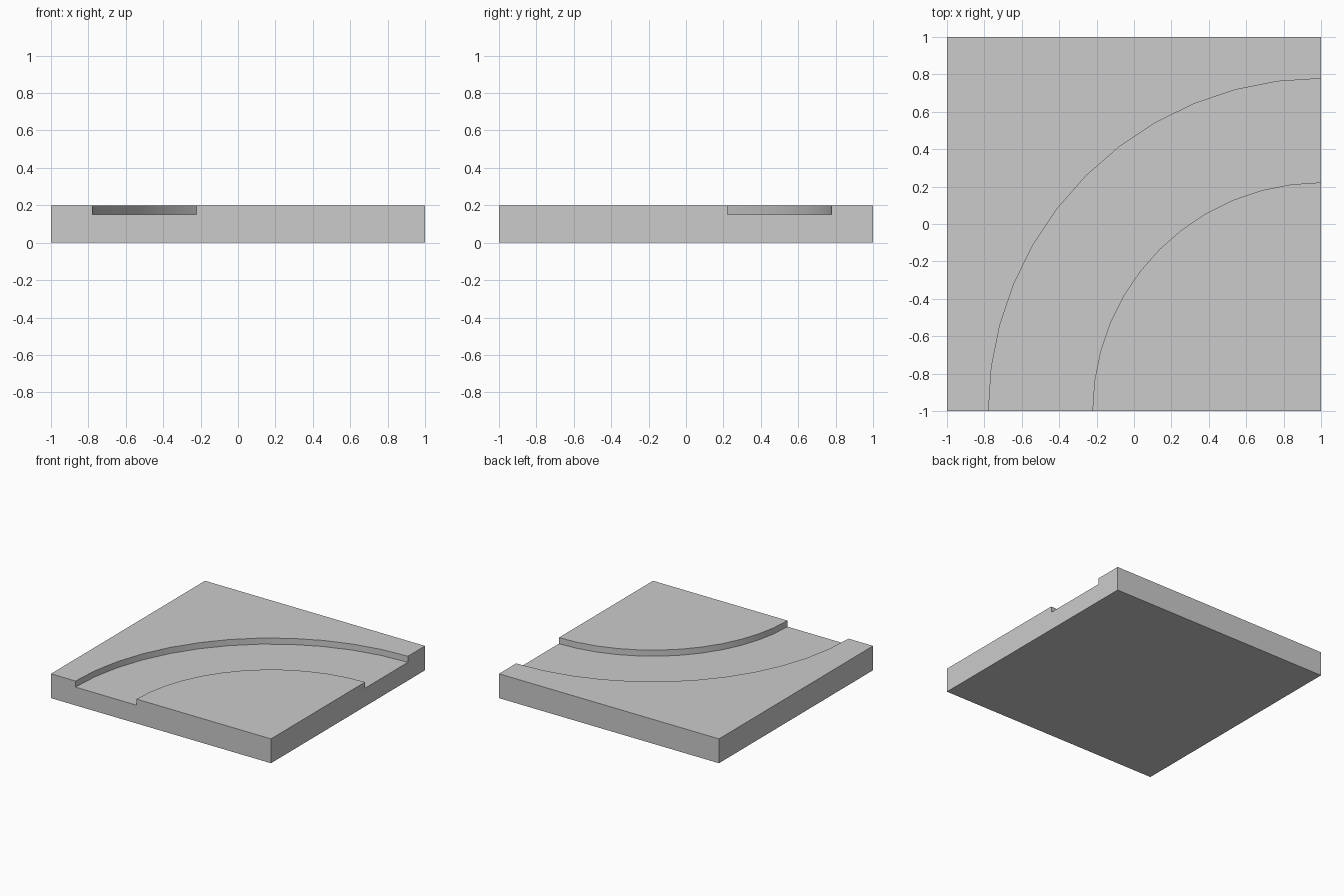
import bpy, bmesh
from math import sin, cos, pi

if "Cube" in bpy.data.objects:
    bpy.data.objects.remove(bpy.data.objects["Cube"])

TOP, FLOOR = 0.2, 0.15          # slab top and channel floor heights
R_IN, R_OUT = 11 / 9, 16 / 9    # channel radii around the corner (1, -1)
STEPS = 12

bm = bmesh.new()


def arc(radius, z):
    """Quarter arc from the front edge round to the right edge."""
    angles = [pi / 2 * i / STEPS for i in range(STEPS + 1)]
    return [bm.verts.new((1 - radius * cos(a), -1 + radius * sin(a), z)) for a in angles]


def strip(a, b, smooth=False):
    for i in range(STEPS):
        bm.faces.new((a[i], a[i + 1], b[i + 1], b[i])).smooth = smooth


def corners(z):
    """Front left, back left, back right, front right."""
    return [bm.verts.new((x, y, z)) for x, y in ((-1, -1), (-1, 1), (1, 1), (1, -1))]


in_top, in_low = arc(R_IN, TOP), arc(R_IN, FLOOR)
out_top, out_low = arc(R_OUT, TOP), arc(R_OUT, FLOOR)
low, top = corners(0), corners(TOP)

# Curved channel: floor and two smooth walls
strip(in_low, out_low)
strip(in_top, in_low, smooth=True)
strip(out_low, out_top, smooth=True)

# Raised top surfaces on both sides of the channel
bm.faces.new(in_top + [top[3]])
bm.faces.new(top[:3] + out_top[::-1])

# Underside and plain left and back sides
bm.faces.new(low)
for i in (0, 1):
    bm.faces.new((low[i], low[i + 1], top[i + 1], top[i]))

# Front and right sides, notched where the channel leaves the slab
for corner, end in ((0, 0), (2, -1)):
    notch = [in_top[end], in_low[end], out_low[end], out_top[end]]
    bm.faces.new([low[corner], low[3], top[3]] + notch + [top[corner]])

bmesh.ops.recalc_face_normals(bm, faces=bm.faces)
for e in bm.edges:
    e.smooth = e.calc_face_angle(0) < 0.5

mesh = bpy.data.meshes.new("curved_channel_tile")
bm.to_mesh(mesh)
bm.free()
tile = bpy.data.objects.new("curved_channel_tile", mesh)
bpy.context.collection.objects.link(tile)
